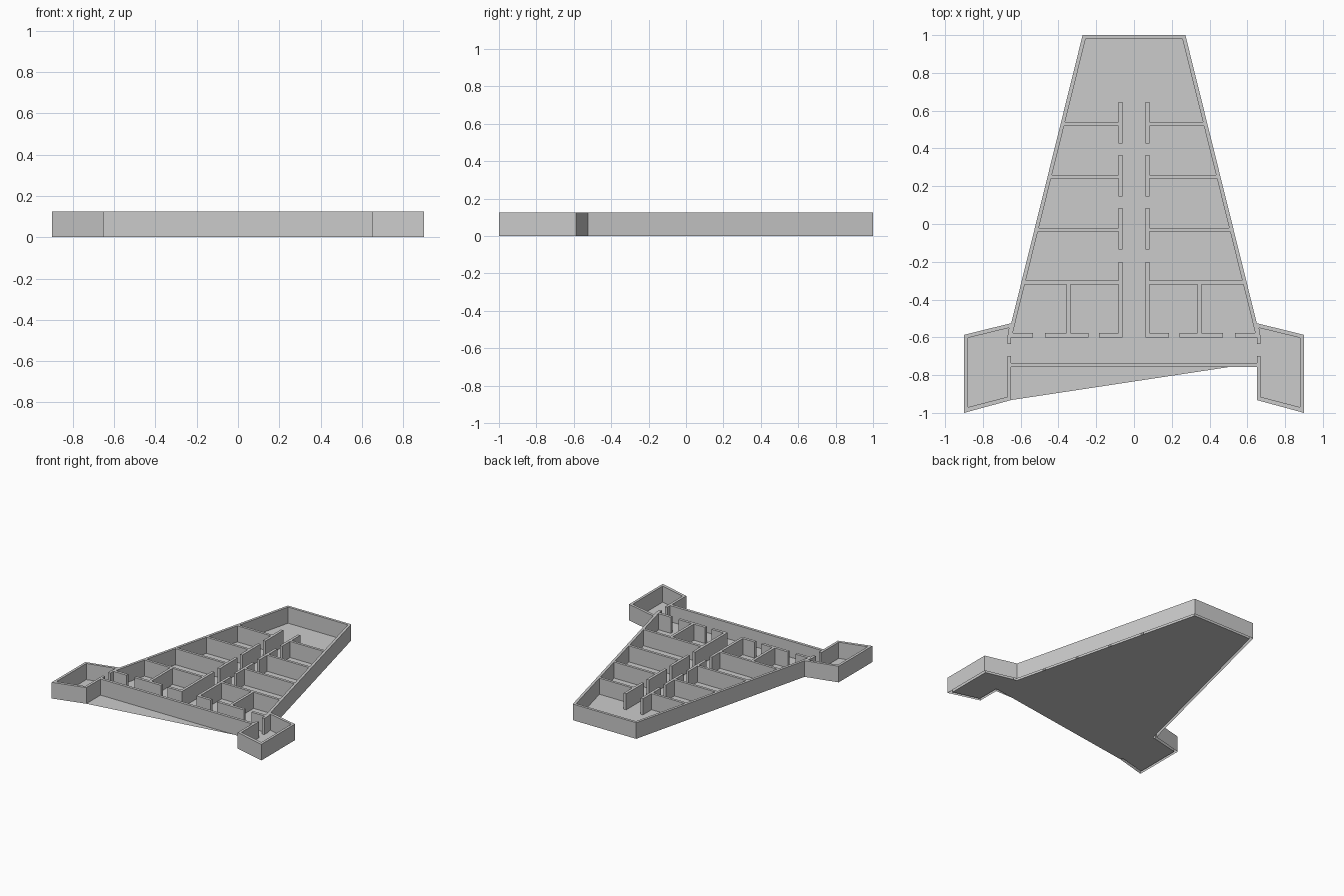
import bpy, bmesh
from mathutils import Vector
from mathutils.geometry import tessellate_polygon

if "Cube" in bpy.data.objects:
    bpy.data.objects.remove(bpy.data.objects["Cube"])

H = 0.125   # wall height
T = 0.02    # wall thickness


def mirrored(half):
    """Close a right-hand contour with its mirror image."""
    return half + [(-x, y) for x, y in reversed(half)]


def hull_x(y, inset=0.0):
    """Half width of the tapering hull at y."""
    return 0.272 + (1 - y) * 0.248 - inset


def make_object(name, bm):
    bmesh.ops.remove_doubles(bm, verts=bm.verts, dist=1e-6)
    mesh = bpy.data.meshes.new(name)
    bm.to_mesh(mesh)
    bm.free()
    obj = bpy.data.objects.new(name, mesh)
    bpy.context.collection.objects.link(obj)
    return obj


def fill(bm, loops, z, up):
    """Fill a flat region (first loop outside, others are holes)."""
    flat = [Vector((x, y, z)) for loop in loops for x, y in loop]
    verts = [bm.verts.new(p) for p in flat]
    faces = []
    for tri in tessellate_polygon([[Vector((x, y, 0)) for x, y in l] for l in loops]):
        face = bm.faces.new([verts[i] for i in tri])
        face.normal_update()
        if (face.normal.z > 0) != up:
            face.normal_flip()
        faces.append(face)
    # merge triangles back to larger flat faces
    bmesh.ops.dissolve_limit(bm, angle_limit=0.01, verts=verts,
                             edges=list({e for f in faces for e in f.edges}))


def skirt(bm, loop):
    """Vertical wall faces below a contour."""
    for (x0, y0), (x1, y1) in zip(loop, loop[1:] + loop[:1]):
        bm.faces.new([bm.verts.new(p) for p in
                      ((x0, y0, H), (x1, y1, H), (x1, y1, 0), (x0, y0, 0))])


# outer contour of the hull and side pods
outer = mirrored([(0.272, 1), (0.65, -0.525), (0.9, -0.587), (0.9, -1),
                  (0.65, -0.932), (0.65, -0.757)])

# inner contour: nose, then ribs ending in T-shaped spar pieces
S0, S1 = 0.062, 0.083
half = [(hull_x(0.98, 0.021), 0.98)]
for i in range(3):
    y = 0.54 - 0.28 * i
    half += [(hull_x(y, 0.021), y), (S1, y), (S1, y + 0.105), (S0, y + 0.105),
             (S0, y - 0.115), (S1, y - 0.115), (S1, y - T),
             (hull_x(y - T, 0.021), y - T)]

# rear rooms: last rib, spar, dividing wall and bulkhead with door gaps
R, B0, B1 = -0.30, -0.578, -0.6
half += [(hull_x(R, 0.021), R), (S1, R), (S1, R + 0.1), (S0, R + 0.1),
         (S0, B1), (0.185, B1), (0.185, B0), (S1, B0), (S1, R - T),
         (0.337, R - T), (0.337, B0), (0.24, B0), (0.24, B1), (0.47, B1),
         (0.47, B0), (0.358, B0), (0.358, R - T),
         (hull_x(R - T, 0.021), R - T), (hull_x(B0, 0.021), B0),
         (0.535, B0), (0.535, B1), (0.65, B1)]

# side pod interior and its doorway
pod = [(0.662, -0.55), (0.88, -0.603), (0.88, -0.97), (0.67, -0.915)]
half += [(0.65, -0.635), (0.67, -0.635), (0.67, -0.597)] + pod
half += [(0.67, -0.70), (0.65, -0.70), (0.65, -0.735)]
inner = mirrored(half)

bm = bmesh.new()
fill(bm, [outer, inner], H, True)
skirt(bm, outer)
skirt(bm, inner[::-1])
bmesh.ops.remove_doubles(bm, verts=bm.verts, dist=1e-6)
bmesh.ops.recalc_face_normals(bm, faces=bm.faces)
make_object("hull_walls", bm)

# floor sheet, with the slanted flap reaching behind the rear wall
side = [(hull_x(0.98, 0.021), 0.98), (0.635, -0.545)] + pod
floor = side + [(0.67, -0.735), (0.65, -0.735), (-0.65, -0.932)]
floor += [(-x, y) for x, y in reversed(side)]
bm = bmesh.new()
fill(bm, [floor], 0, True)
make_object("floor", bm)
